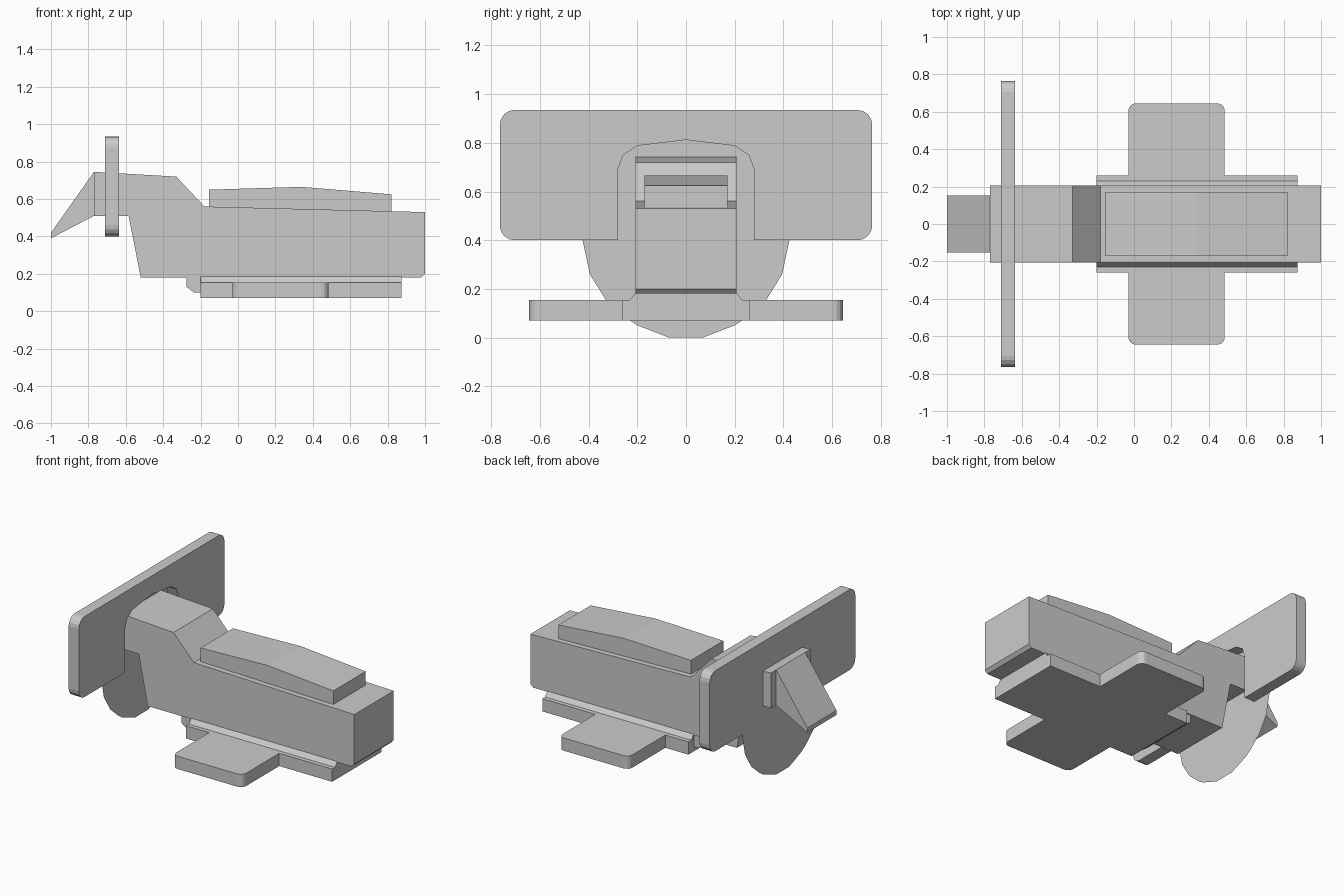
import bpy, bmesh, math
from mathutils import Vector

if "Cube" in bpy.data.objects:
    bpy.data.objects.remove(bpy.data.objects["Cube"])

AXES = {
    'x': lambda a, b, d: Vector((d, a, b)),   # outline in y,z
    'y': lambda a, b, d: Vector((a, d, b)),   # outline in x,z
    'z': lambda a, b, d: Vector((a, b, d)),   # outline in x,y
}


def prism(name, outline, axis, lo, hi):
    """Extrude a 2D outline along an axis; lo == hi gives a flat sheet."""
    bm = bmesh.new()
    place = AXES[axis]
    face = bm.faces.new([bm.verts.new(place(a, b, lo)) for a, b in outline])
    if hi > lo:
        ext = bmesh.ops.extrude_face_region(bm, geom=[face], use_keep_orig=True)
        verts = [v for v in ext['geom'] if isinstance(v, bmesh.types.BMVert)]
        bmesh.ops.translate(bm, verts=verts, vec=place(0, 0, hi - lo))
        bmesh.ops.recalc_face_normals(bm, faces=bm.faces[:])
    me = bpy.data.meshes.new(name)
    bm.to_mesh(me)
    bm.free()
    ob = bpy.data.objects.new(name, me)
    bpy.context.collection.objects.link(ob)
    return ob


def corner(cx, cy, r, start, n=4):
    """Quarter-circle points, counter-clockwise from start degrees."""
    return [(cx + r * math.cos(math.radians(start + 90 * i / n)),
             cy + r * math.sin(math.radians(start + 90 * i / n))) for i in range(n + 1)]


def mirrored(half):
    """Close a half outline by mirroring it across the first coordinate."""
    return half + [(-a, b) for a, b in reversed(half) if abs(a) > 1e-6]


# Main body with raised neck
prism("body", [(-.77, .745), (-.33, .72), (-.18, .56), (1, .53), (1, .20), (.98, .18),
               (-.52, .18), (-.585, .51), (-.77, .51)], 'y', -.207, .207)

# Tapered snout
prism("snout", [(-.77, .745), (-.77, .51), (-1, .39), (-1, .42)], 'y', -.153, .153)

# Pad on top of the body
prism("top_pad", [(-.155, .54), (-.155, .65), (.34, .665), (.82, .625), (.82, .52)],
      'y', -.17, .17)

# Upright shield with an arched notch around the neck
arch = [(.28, .40), (.28, .69), (.258, .75), (.2, .788), (0, .812)]
half = arch[::-1] + corner(.705, .46, .06, 270) + corner(.705, .875, .06, 0)
prism("shield", mirrored(half), 'x', -.71, -.635)

# Thin sheet that closes the notch and hangs below the shield
prism("hanging_sheet", mirrored([(.07, 0), (.2, .05), (.245, .08), (.33, .155),
                                 (.395, .26), (.425, .40)] + arch), 'x', -.71, -.71)

# Cross-shaped base plate
right = [(-.2, -.26), (-.03, -.26)]
arm_end = corner(.01, -.605, .04, 180) + corner(.445, -.605, .04, 270)
lower = right + arm_end + [(.485, -.26), (.875, -.26)]
prism("base_plate", lower + [(x, -y) for x, y in reversed(lower)], 'z', .07, .155)

# Sloped rail between base plate and body
prism("base_rail", mirrored([(.235, .15), (.207, .185)]), 'x', -.2, .875)

# Small chamfered catch at the inner end of the base
prism("base_catch", [(-.275, .185), (-.275, .13), (-.235, .10), (-.19, .10), (-.19, .185)],
      'y', -.2, .2)
